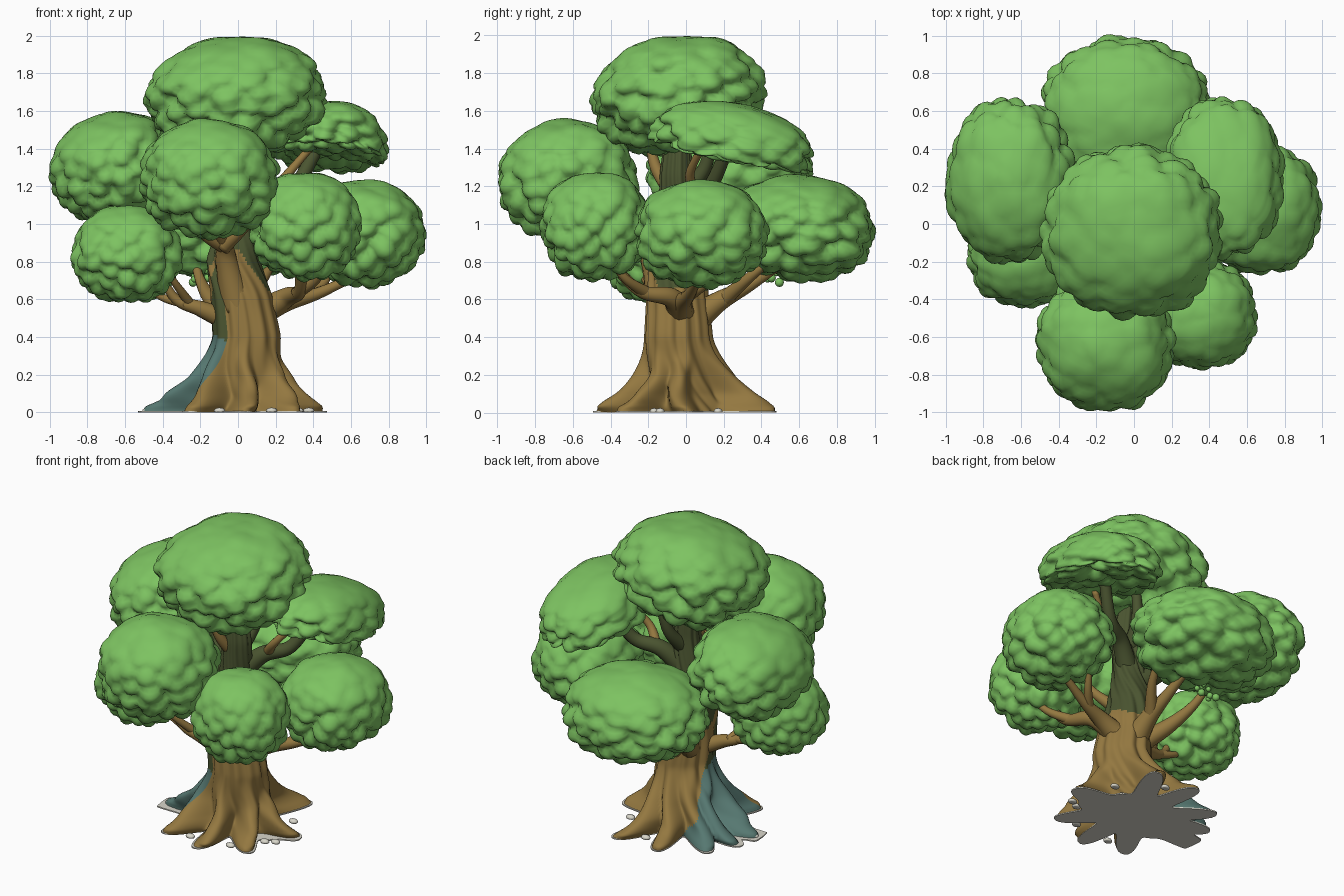
import bpy, bmesh, math, random
from mathutils import Vector, Euler, kdtree, noise

if "Cube" in bpy.data.objects:
    bpy.data.objects.remove(bpy.data.objects["Cube"])

random.seed(4)


def lin(c):
    return c / 12.92 if c <= 0.04045 else ((c + 0.055) / 1.055) ** 2.4


def material(name, r, g, b):
    m = bpy.data.materials.new(name)
    m.diffuse_color = (lin(r / 255), lin(g / 255), lin(b / 255), 1)
    m.use_nodes = True
    m.node_tree.nodes["Principled BSDF"].inputs["Base Color"].default_value = m.diffuse_color
    return m


LEAF = material("leaf green", 125, 195, 97)
BARK = material("bark brown", 148, 120, 64)
MOSS = material("dark moss", 74, 84, 48)
TEAL = material("teal lichen", 86, 120, 113)
PALE = material("pale ground", 216, 214, 202)


def finish(bm, name, mats, smooth=True):
    bmesh.ops.recalc_face_normals(bm, faces=bm.faces[:])
    for f in bm.faces:
        f.smooth = smooth
    me = bpy.data.meshes.new(name)
    bm.to_mesh(me)
    bm.free()
    for m in mats:
        me.materials.append(m)
    ob = bpy.data.objects.new(name, me)
    bpy.context.collection.objects.link(ob)
    return ob


def lerp_table(table, z):
    for a, b in zip(table, table[1:]):
        if z <= b[0]:
            t = (z - a[0]) / (b[0] - a[0])
            t = t * t * (3 - 2 * t) * 0.4 + t * 0.6
            return [p + (q - p) * t for p, q in zip(a[1:], b[1:])]
    return table[-1][1:]


# Foliage: lumpy clouds whose rounded lobes get deeper towards the underside
def foliage(name, center, radii, tilt=(0, 0), lobes=115, hollow=0.0):
    tree = kdtree.KDTree(lobes)
    for i in range(lobes):
        z = 1 - 2 * (i + 0.5) / lobes
        a = i * 2.39996 + random.uniform(-0.12, 0.12)
        s = math.sqrt(1 - z * z)
        j = [random.uniform(-0.09, 0.09) for _ in range(3)]
        tree.insert(Vector((s * math.cos(a) + j[0], s * math.sin(a) + j[1], z + j[2])).normalized(), i)
    tree.balance()
    grow = [random.uniform(-0.014, 0.014) for _ in range(lobes)]
    space = math.sqrt(4 * math.pi / lobes) * 0.62
    seed = Vector((random.uniform(0, 50), 0, 0))
    rot = Euler((tilt[0], tilt[1], 0)).to_matrix()
    bm = bmesh.new()
    bmesh.ops.create_icosphere(bm, subdivisions=5, radius=1)
    for v in bm.verts:
        d = v.co.normalized()
        _, i, dist = tree.find(d)
        bump = 1 - (dist / space) ** 2
        low = min(1, max(0, (0.85 - d.z) / 0.9))
        amp = 0.025 + 0.075 * low
        # slightly boxy ellipsoid
        box = (abs(d.x) ** 2.2 + abs(d.y) ** 2.2 + abs(d.z) ** 2.2) ** (-1 / 2.2)
        r = box * (0.965 + 0.05 * noise.noise(d * 1.9 + seed)) + amp * (bump - 0.4) + grow[i] * (0.6 + low)
        p = Vector((d.x * radii[0], d.y * radii[1], d.z * radii[2])) * r
        p.z += hollow * max(0, -d.z - 0.25) - amp * bump * 0.15
        v.co = rot @ p + Vector(center)
    finish(bm, name, [LEAF])


foliage("crown_top", (-0.01, -0.04, 1.69), (0.475, 0.455, 0.315), (0.1, -0.08), 160)
foliage("crown_back", (-0.05, 0.60, 0.99), (0.455, 0.395, 0.28), (-0.05, 0), 140)
foliage("crown_left", (-0.66, 0.23, 1.31), (0.345, 0.435, 0.29), (0.05, -0.25), 130)
foliage("crown_lower_left", (-0.59, -0.15, 0.85), (0.295, 0.29, 0.255))
foliage("crown_front", (-0.15, -0.63, 1.25), (0.37, 0.365, 0.315), (0.1, 0), 130)
foliage("crown_front_right", (0.36, -0.48, 1.00), (0.295, 0.29, 0.285))
foliage("crown_right", (0.67, 0.08, 0.96), (0.325, 0.35, 0.285))
foliage("crown_upper_right", (0.48, 0.25, 1.43), (0.315, 0.435, 0.22), (-0.2, 0.08), 120, 0.2)

# Loose leaf tufts under the back cloud
bm = bmesh.new()
for i in range(14):
    p = Vector((random.uniform(-0.25, -0.14), random.uniform(0.42, 0.5), random.uniform(0.65, 0.78)))
    ret = bmesh.ops.create_icosphere(bm, subdivisions=2, radius=random.uniform(0.015, 0.025))
    bmesh.ops.translate(bm, verts=ret["verts"], vec=p)
finish(bm, "leaf_tufts", [LEAF])

# Trunk: rings along a bent axis, with blunt root lobes at the foot and twisted bark ridges
AXIS = [(0, 0.0, 0.0, 0.235), (0.1, 0.0, -0.01, 0.21), (0.2, 0.015, -0.02, 0.195), (0.4, 0.045, -0.05, 0.175),
        (0.6, 0.02, -0.055, 0.16), (0.8, -0.02, -0.05, 0.14), (1.0, 0.01, -0.04, 0.1),
        (1.25, 0.03, -0.05, 0.085), (1.6, 0.0, -0.04, 0.05)]
ROOTS = [(0, 0.21), (-42, 0.25), (-85, 0.25), (-128, 0.25), (-168, 0.27), (163, 0.25), (136, 0.24), (98, 0.24), (66, 0.29)]


def root_reach(a, z):
    k = min(1, 1.18 * max(0, 1 - z / 0.42) ** 2.1)
    total = 0
    for deg, length in ROOTS:
        d = a - math.radians(deg) + 0.12 * math.sin(z * 14 + deg)
        d = abs((d + math.pi) % (2 * math.pi) - math.pi)
        total = max(total, length * math.exp(-(d / 0.21) ** 2.6))
    return total * k


def trunk_radius(a, z):
    r = lerp_table(AXIS, z)[2]
    t = a + 1.6 * z + 0.25 * math.sin(z * 7)
    ridge = 0.05 * abs(math.sin(4.5 * t)) + 0.03 * math.sin(3 * t + 1) + 0.02 * math.sin(14 * t)
    return r * (0.96 + ridge * 1.5) + root_reach(a, z)


N, M = 180, 90
bm = bmesh.new()
rings = []
for k in range(M + 1):
    z = 1.6 * (k / M) ** 1.4
    cx, cy, _ = lerp_table(AXIS, z)
    ring = []
    for i in range(N):
        a = 2 * math.pi * i / N
        r = trunk_radius(a, z)
        ring.append(bm.verts.new((cx + r * math.cos(a), cy + r * math.sin(a), z)))
    rings.append(ring)
for lo, hi in zip(rings, rings[1:]):
    for i in range(N):
        j = (i + 1) % N
        f = bm.faces.new((lo[i], lo[j], hi[j], hi[i]))
        c = f.calc_center_median()
        cx, cy, _ = lerp_table(AXIS, c.z)
        deg = (i + 0.5) * 360 / N
        wob = 0.02 * math.sin(math.radians(deg) * 4)
        front = max(0, math.cos(math.radians(deg - 255)))
        left = 118 + 130 * c.z < deg < 234
        if left and c.z < 0.39 + wob:
            f.material_index = 2
        elif c.z > 0.66 + 0.22 * front ** 2 + wob or (left and c.z > 0.36):
            f.material_index = 1
bm.faces.new(rings[-1])
finish(bm, "trunk", [BARK, MOSS, TEAL])

# Pale ground plate: thin, closes the foot and peeks out between the roots
bm = bmesh.new()
outline = []
for i in range(N):
    a = 2 * math.pi * i / N
    r = trunk_radius(a, 0) + 0.008
    extra = max(0, math.cos(a - math.radians(194))) ** 14 * 0.13 + max(0, math.cos(a + math.radians(22))) ** 24 * 0.1
    r = min(r + extra + 0.012 * noise.noise(Vector((math.cos(a) * 4, math.sin(a) * 4, 0))), 0.53)
    outline.append((r * math.cos(a), r * math.sin(a)))
for z in (0, 0.008):
    mid = bm.verts.new((0, 0, z))
    ring = [bm.verts.new((x, y, z)) for x, y in outline]
    for i in range(N):
        bm.faces.new((mid, ring[i], ring[(i + 1) % N]))
    if z:
        for i in range(N):
            j = (i + 1) % N
            bm.faces.new((low_ring[i], low_ring[j], ring[j], ring[i]))
    low_ring = ring
finish(bm, "ground_plate", [PALE], smooth=False)

# Pebbles among the roots
bm = bmesh.new()
for deg, r in ((-20, 0.4), (-28, 0.36), (-62, 0.38), (30, 0.34), (-105, 0.38), (185, 0.48), (82, 0.36)):
    ret = bmesh.ops.create_icosphere(bm, subdivisions=2, radius=0.024)
    for v in ret["verts"]:
        a = math.radians(deg)
        v.co = Vector((v.co.x * 1.3 + r * math.cos(a), v.co.y + r * math.sin(a), max(0, v.co.z * 0.7 + 0.008)))
finish(bm, "pebbles", [PALE])


# Branches: tapered tubes along smooth paths
def branch(name, pts, r0, r1, mat=BARK, sides=14, steps=8):
    pts = [Vector(p) for p in pts]
    ext = [pts[0] * 2 - pts[1]] + pts + [pts[-1] * 2 - pts[-2]]
    path = []
    for i in range(1, len(ext) - 2):
        a, b, c, d = ext[i - 1:i + 3]
        for s in range(steps):
            t = s / steps
            path.append(0.5 * (2 * b + (c - a) * t + (2 * a - 5 * b + 4 * c - d) * t * t + (3 * b - a - 3 * c + d) * t ** 3))
    path.append(pts[-1])
    bm = bmesh.new()
    rings = []
    for i, p in enumerate(path):
        t = i / (len(path) - 1)
        q = (path[min(i + 1, len(path) - 1)] - path[max(i - 1, 0)]).to_track_quat("Z", "Y")
        r = r1 + (r0 - r1) * (1 - t) ** 1.7
        rings.append([bm.verts.new(p + q @ Vector((r * math.cos(u), r * math.sin(u), 0)))
                      for u in (2 * math.pi * k / sides for k in range(sides))])
    for lo, hi in zip(rings, rings[1:]):
        for k in range(sides):
            bm.faces.new((lo[k], lo[(k + 1) % sides], hi[(k + 1) % sides], hi[k]))
    bm.faces.new(rings[0])
    bm.faces.new(rings[-1])
    finish(bm, name, [mat])


branch("branch_right", [(0.06, -0.03, 0.5), (0.24, -0.02, 0.58), (0.42, 0.02, 0.63), (0.66, 0.08, 0.74)], 0.085, 0.022)
branch("branch_right_fork", [(0.36, 0.0, 0.61), (0.45, 0.1, 0.68), (0.52, 0.2, 0.8)], 0.035, 0.018)
branch("branch_front_right", [(0.1, -0.02, 0.52), (0.26, -0.08, 0.61), (0.33, -0.25, 0.65), (0.32, -0.43, 0.83)], 0.08, 0.025)
branch("branch_front_right_fork", [(0.31, -0.2, 0.63), (0.42, -0.32, 0.71), (0.47, -0.42, 0.84)], 0.035, 0.018)
branch("branch_left", [(-0.03, -0.06, 0.48), (-0.2, -0.1, 0.55), (-0.33, -0.12, 0.6), (-0.42, -0.15, 0.75)], 0.065, 0.02)
branch("branch_left_fork", [(-0.28, -0.12, 0.58), (-0.4, -0.1, 0.61), (-0.55, -0.12, 0.7)], 0.03, 0.016)
branch("branch_left_twig", [(-0.25, -0.1, 0.57), (-0.33, -0.2, 0.68), (-0.4, -0.26, 0.78)], 0.028, 0.016)
branch("branch_back", [(0.03, 0.0, 0.45), (0.03, 0.16, 0.58), (0.02, 0.34, 0.68), (0.0, 0.55, 0.82)], 0.09, 0.025)
branch("branch_back_fork", [(0.03, 0.2, 0.6), (0.14, 0.34, 0.72), (0.2, 0.5, 0.85)], 0.045, 0.02)
branch("branch_back_left", [(-0.03, 0.0, 0.5), (-0.14, 0.18, 0.6), (-0.2, 0.34, 0.7), (-0.24, 0.48, 0.85)], 0.07, 0.02)
branch("branch_front", [(0.0, -0.12, 0.55), (-0.06, -0.18, 0.8), (-0.08, -0.27, 0.92), (-0.18, -0.45, 1.08)], 0.09, 0.03)
branch("branch_front_fork", [(-0.08, -0.25, 0.88), (0.03, -0.33, 0.98), (0.14, -0.4, 1.12)], 0.045, 0.022)
branch("branch_front_twig", [(-0.08, -0.24, 0.88), (-0.17, -0.32, 0.93), (-0.25, -0.42, 1.02)], 0.035, 0.02)
branch("limb_left", [(0.0, -0.03, 0.9), (-0.18, 0.05, 1.05), (-0.36, 0.14, 1.12), (-0.58, 0.22, 1.22)], 0.08, 0.035, MOSS)
branch("limb_upper_right", [(0.02, -0.03, 1.0), (0.15, 0.05, 1.14), (0.3, 0.13, 1.2), (0.42, 0.22, 1.4)], 0.07, 0.035, MOSS)
branch("limb_upper_right_fork", [(0.18, 0.06, 1.16), (0.26, 0.02, 1.26), (0.38, 0.08, 1.4)], 0.035, 0.02, BARK)
branch("limb_top_back", [(0.02, -0.02, 1.15), (0.06, 0.1, 1.3), (0.1, 0.14, 1.5)], 0.05, 0.03, MOSS)
branch("limb_top_front", [(0.02, -0.06, 1.15), (-0.03, -0.16, 1.3), (-0.08, -0.2, 1.5)], 0.045, 0.025, BARK)
